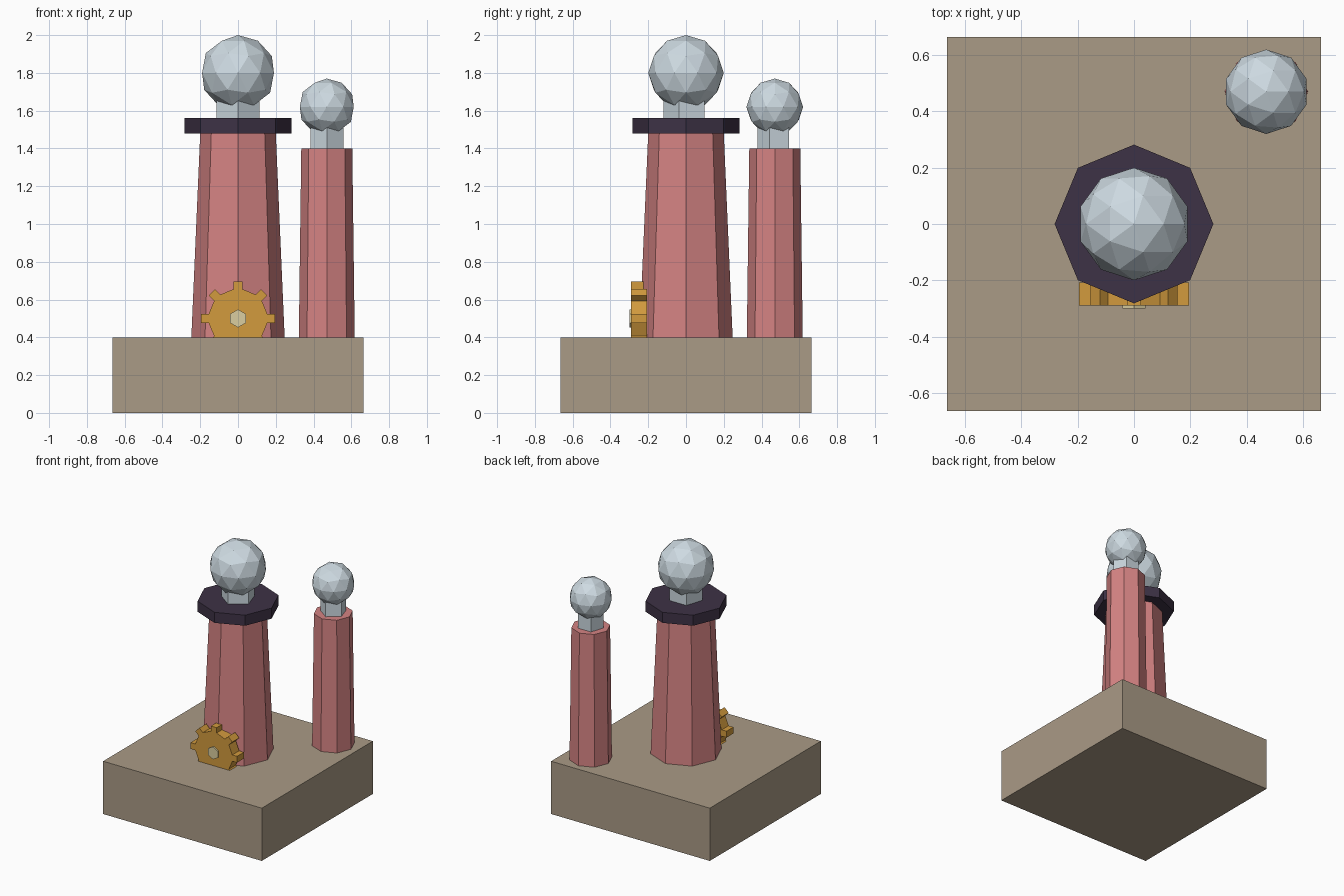
import bpy, bmesh
from math import sin, cos, pi, tau
from mathutils import Matrix

if "Cube" in bpy.data.objects:
    bpy.data.objects.remove(bpy.data.objects["Cube"])


def material(name, rgb):
    m = bpy.data.materials.new(name)
    m.diffuse_color = (*[c ** 2.2 for c in rgb], 1)
    m.use_nodes = True
    m.node_tree.nodes["Principled BSDF"].inputs["Base Color"].default_value = m.diffuse_color
    return m


STONE = material("stone", (0.66, 0.60, 0.52))
BRICK = material("brick", (0.83, 0.51, 0.51))
DARK = material("dark_collar", (0.25, 0.21, 0.28))
STEEL = material("steel", (0.80, 0.85, 0.88))
BRASS = material("brass", (0.82, 0.60, 0.25))
CREAM = material("cream", (0.85, 0.80, 0.62))


def finish(name, bm, mat):
    bmesh.ops.recalc_face_normals(bm, faces=bm.faces)
    me = bpy.data.meshes.new(name)
    bm.to_mesh(me)
    bm.free()
    me.materials.append(mat)
    ob = bpy.data.objects.new(name, me)
    bpy.context.collection.objects.link(ob)
    return ob


def ring(n, r, start):
    return [(r * cos(start + tau * i / n), r * sin(start + tau * i / n)) for i in range(n)]


def loft(name, lower, upper, mat):
    """Closed solid between two matching 3D outlines."""
    bm = bmesh.new()
    a = [bm.verts.new(p) for p in lower]
    b = [bm.verts.new(p) for p in upper]
    for i in range(len(a)):
        j = (i + 1) % len(a)
        bm.faces.new((a[i], a[j], b[j], b[i]))
    bm.faces.new(a[::-1])
    bm.faces.new(b)
    return finish(name, bm, mat)


def column(name, n, r0, r1, z0, z1, mat, c=0.0, start=0.0):
    return loft(name,
                [(x + c, y + c, z0) for x, y in ring(n, r0, start)],
                [(x + c, y + c, z1) for x, y in ring(n, r1, start)], mat)


def plate(name, outline, y0, y1, z, mat):
    """Upright plate facing the front."""
    return loft(name, [(x, y0, h + z) for x, h in outline],
                [(x, y1, h + z) for x, h in outline], mat)


def ball(name, r, c, z, mat):
    bm = bmesh.new()
    bmesh.ops.create_icosphere(bm, subdivisions=2, radius=r,
                               matrix=Matrix.Translation((c, c, z)))
    return finish(name, bm, mat)


# Square plinth
bm = bmesh.new()
bmesh.ops.create_cube(bm, size=1, matrix=Matrix.Translation((0, 0, 0.2))
                      @ Matrix.Diagonal((1.33, 1.33, 0.4, 1)))
finish("plinth", bm, STONE)

# Main tower
column("main_tower", 8, 0.247, 0.20, 0.4, 1.48, BRICK)
column("main_collar", 8, 0.282, 0.282, 1.48, 1.56, DARK)
column("main_neck", 5, 0.12, 0.12, 1.56, 1.68, STEEL, start=-pi / 2)
ball("main_ball", 0.2, 0, 1.8, STEEL)

# Small rear tower
column("small_tower", 8, 0.148, 0.135, 0.4, 1.4, BRICK, c=0.47)
column("small_neck", 5, 0.092, 0.092, 1.4, 1.53, STEEL, c=0.47, start=-pi / 2)
ball("small_ball", 0.15, 0.47, 1.62, STEEL)

# Eight-toothed gear, half sunk into the tower, with its bottom cut at the plinth
outline = []
half = 0.024
for i in range(8):
    a = tau * i / 8
    for r, s in ((0.155, -half), (0.195, -half), (0.195, half), (0.155, half)):
        outline.append((r * cos(a) - s * sin(a), r * sin(a) + s * cos(a)))
plate("gear", outline, -0.29, -0.207, 0.5, BRASS)
plate("gear_hub", ring(6, 0.048, pi / 2), -0.30, -0.25, 0.5, CREAM)
